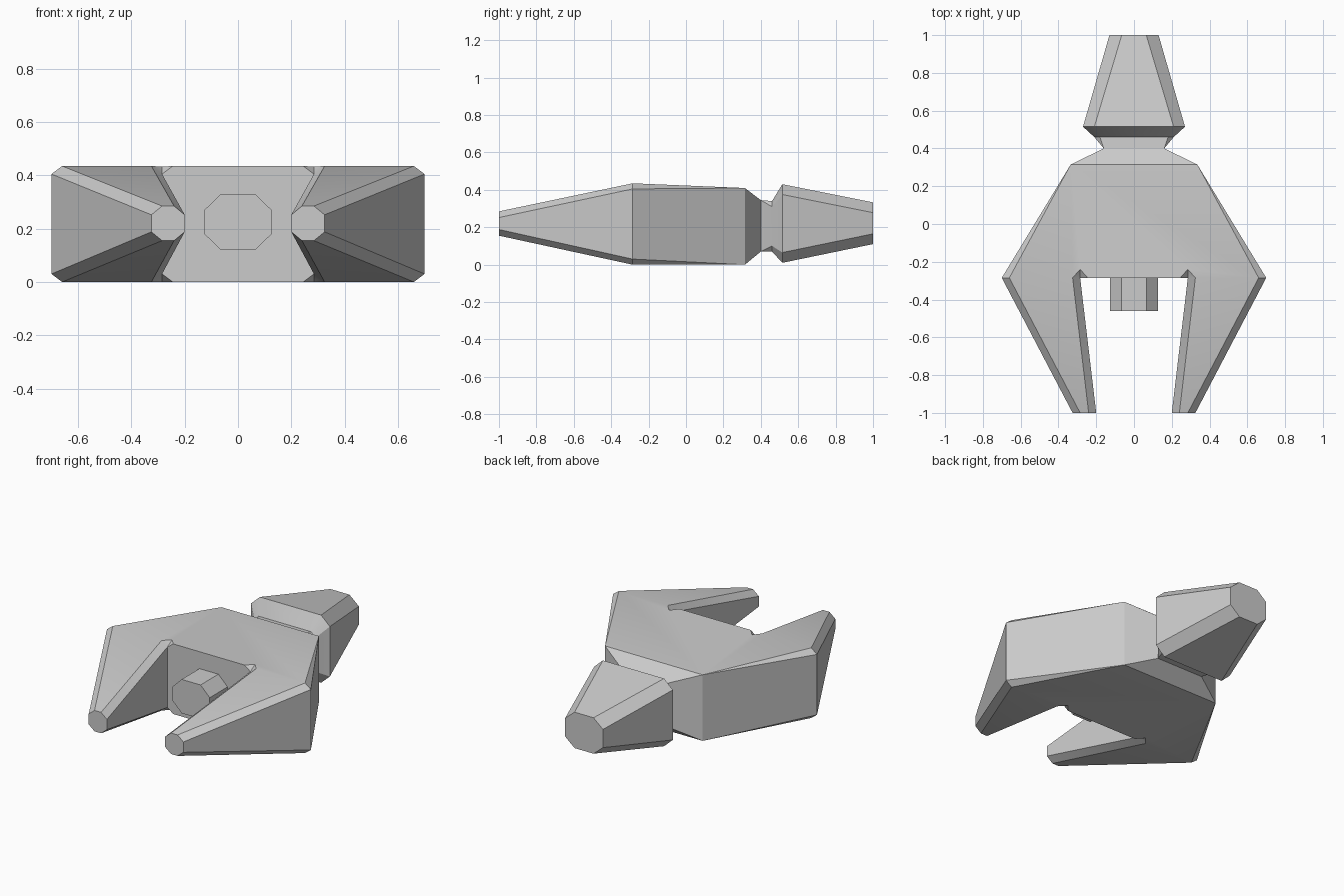
import bpy, bmesh, math

if "Cube" in bpy.data.objects:
    bpy.data.objects.remove(bpy.data.objects["Cube"])


def add_face(bm, pts):
    # Drop repeated corners so tapered chamfers become triangles
    clean = []
    for p in pts:
        if p not in clean:
            clean.append(p)
    if len(clean) > 2:
        bm.faces.new([bm.verts.new(p) for p in clean])


def section(y, x0, x1, z0, z1, cx, cz):
    # Chamfered rectangle at depth y; chamfers of zero give a plain rectangle
    return [(x0 + cx, y, z0), (x1 - cx, y, z0), (x1, y, z0 + cz), (x1, y, z1 - cz),
            (x1 - cx, y, z1), (x0 + cx, y, z1), (x0, y, z1 - cz), (x0, y, z0 + cz)]


def loft(bm, rings, start=False, end=False):
    for a, b in zip(rings, rings[1:]):
        for i in range(8):
            j = (i + 1) % 8
            add_face(bm, [a[i], a[j], b[j], b[i]])
    if start:
        add_face(bm, rings[0])
    if end:
        add_face(bm, rings[-1])


def finish(bm, name):
    bmesh.ops.remove_doubles(bm, verts=bm.verts, dist=0.0005)
    bmesh.ops.recalc_face_normals(bm, faces=bm.faces)
    mesh = bpy.data.meshes.new(name)
    bm.to_mesh(mesh)
    bm.free()
    ob = bpy.data.objects.new(name, mesh)
    bpy.context.collection.objects.link(ob)
    bpy.ops.object.select_all(action='DESELECT')
    ob.select_set(True)
    bpy.context.view_layer.objects.active = ob
    bpy.ops.object.shade_smooth_by_angle(angle=math.radians(25))
    return ob


F, B, N = -0.285, 0.315, 0.40      # front wall, back shoulder, neck depths
bm = bmesh.new()

# Main body: top and bottom plates with small notches beside each prong
for zf, zc, zb, zn, za in ((0.435, 0.405, 0.41, 0.345, 0.433), (0, 0.03, 0, 0.07, 0)):
    half = [(0.245, F, zf), (0.285, -0.24, za), (0.325, F, zf), (0.66, F, zf), (0.335, B, zb)]
    flip = [(-x, y, z) for x, y, z in reversed(half)]
    add_face(bm, half + flip)
    add_face(bm, [(-0.335, B, zb), (0.335, B, zb), (0.16, N, zn), (-0.16, N, zn)])
    for s in (-1, 1):
        apex, inner = (s * 0.285, -0.24, za), (s * 0.285, F, zc)
        add_face(bm, [(s * 0.245, F, zf), apex, inner])
        add_face(bm, [(s * 0.325, F, zf), apex, inner])
        add_face(bm, [(s * 0.66, F, zf), (s * 0.70, F, zc), (s * 0.335, B, zb)])

# Body sides and shoulders
for s in (-1, 1):
    add_face(bm, [(s * 0.70, F, 0.03), (s * 0.70, F, 0.405), (s * 0.335, B, 0.41), (s * 0.335, B, 0)])
    add_face(bm, [(s * 0.335, B, 0), (s * 0.335, B, 0.41), (s * 0.16, N, 0.345), (s * 0.16, N, 0.07)])

# Front wall between the prongs
add_face(bm, section(F, -0.285, 0.285, 0, 0.435, 0.04, 0.03))

# Two tapered prongs
for s in (-1, 1):
    rings = [section(F, 0.285, 0.70, 0, 0.435, 0.04, 0.03),
             section(-1, 0.20, 0.325, 0.155, 0.285, 0.04, 0.033)]
    loft(bm, [[(s * x, y, z) for x, y, z in r] for r in rings], end=True)

# Neck flaring into the tapered tail block
loft(bm, [section(N, -0.16, 0.16, 0.07, 0.345, 0, 0),
          section(0.46, -0.21, 0.21, 0.07, 0.34, 0.03, 0.03),
          section(0.515, -0.27, 0.27, 0.01, 0.43, 0.06, 0.055),
          section(1.0, -0.13, 0.13, 0.11, 0.333, 0.065, 0.055)], end=True)
finish(bm, "hull")

# Octagonal nozzle on the front wall
bm = bmesh.new()
loft(bm, [section(y, -0.128, 0.128, 0.12, 0.33, 0.063, 0.062) for y in (F + 0.005, -0.46)],
     start=True, end=True)
finish(bm, "nozzle")
